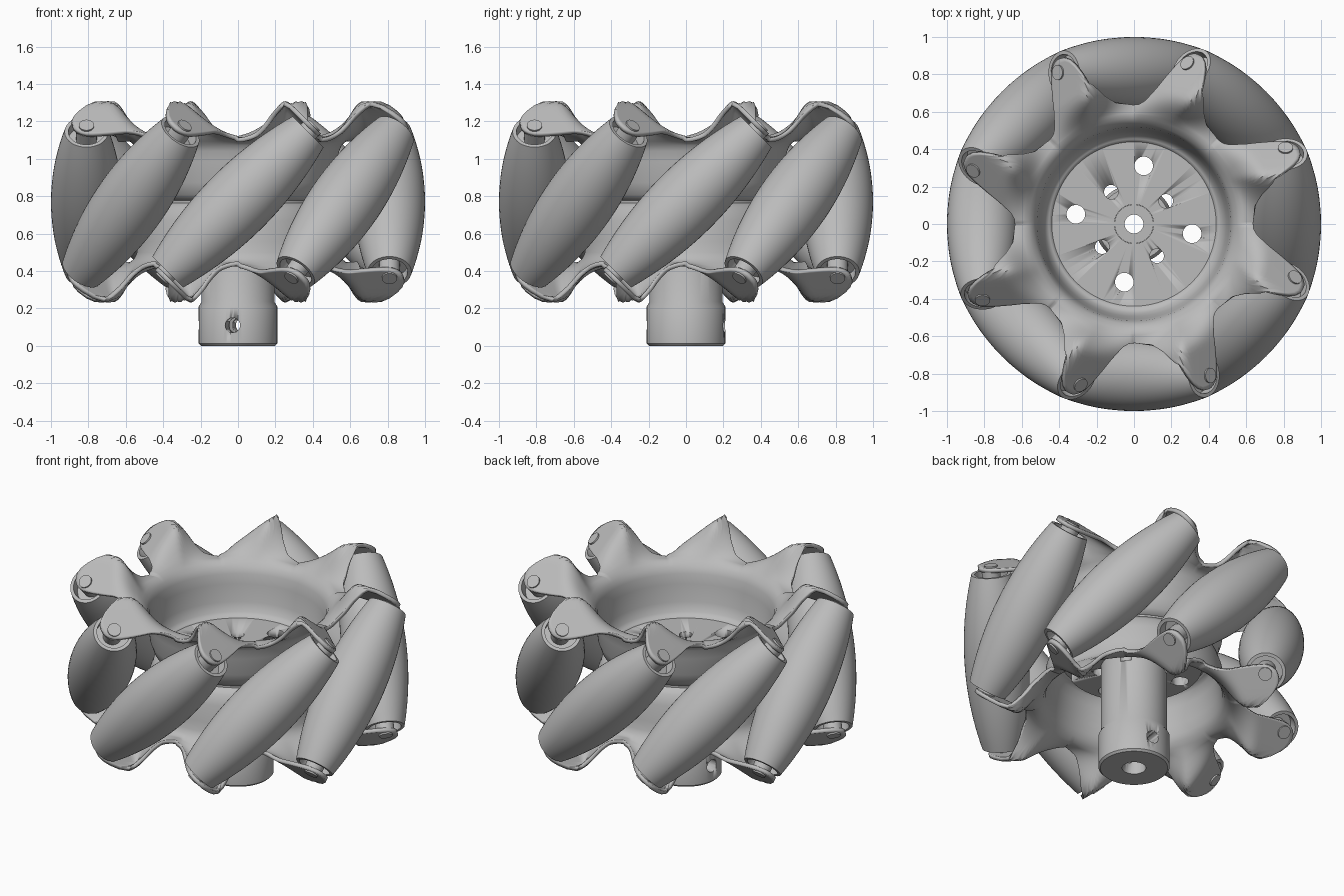
import bpy, bmesh, math
from math import sin, cos, radians, pi, hypot
from mathutils import Matrix, Vector

cube = bpy.data.objects.get("Cube")
if cube:
    bpy.data.objects.remove(cube, do_unlink=True)

MID = 0.77          # height of the wheel's middle plane
AXLE = 0.81         # distance of roller axes from the centre
COUNT = 8
TURN = -9.5         # rotation of the hole pattern, degrees

grey = bpy.data.materials.new("plain_grey")
grey.use_nodes = True
colour = (0.5, 0.5, 0.5, 1)
grey.diffuse_color = colour
grey.node_tree.nodes["Principled BSDF"].inputs["Base Color"].default_value = colour


def make(name, bm, matrix=None, angle=35):
    mesh = bpy.data.meshes.new(name)
    bmesh.ops.recalc_face_normals(bm, faces=bm.faces)
    bm.to_mesh(mesh)
    bm.free()
    ob = bpy.data.objects.new(name, mesh)
    bpy.context.collection.objects.link(ob)
    mesh.materials.append(grey)
    if matrix:
        ob.matrix_world = matrix
    bpy.ops.object.select_all(action='DESELECT')
    ob.select_set(True)
    bpy.context.view_layer.objects.active = ob
    bpy.ops.object.shade_smooth_by_angle(angle=radians(angle))
    return ob


def lathe(profile, steps=48):
    """Spin (radius, height) points around z."""
    bm = bmesh.new()
    vs = [bm.verts.new((r, 0, z)) for r, z in profile]
    es = [bm.edges.new(p) for p in zip(vs, vs[1:])]
    bmesh.ops.spin(bm, geom=vs + es, cent=(0, 0, 0), axis=(0, 0, 1),
                   angle=2 * pi, steps=steps, use_merge=False)
    bmesh.ops.remove_doubles(bm, verts=bm.verts, dist=1e-5)
    return bm


def add_cylinder(bm, radius, depth, matrix):
    bmesh.ops.create_cone(bm, cap_ends=True, segments=24, radius1=radius,
                          radius2=radius, depth=depth, matrix=matrix)


def drill(target, name, cutters):
    """Cut cylinders, given as (radius, depth, matrix), out of a part."""
    bm = bmesh.new()
    for c in cutters:
        add_cylinder(bm, *c)
    cutter = make(name, bm)
    cutter.hide_render = True
    cutter.hide_viewport = True
    mod = target.modifiers.new("holes", 'BOOLEAN')
    mod.object = cutter
    mod.solver = 'EXACT'


def ring_of(radius, depth, distance, z, start):
    return [(radius, depth, Matrix.Rotation(radians(start + 90 * k), 4, 'Z')
             @ Matrix.Translation((distance, 0, z))) for k in range(4)]


def lerp_table(table, x):
    for (x0, y0), (x1, y1) in zip(table, table[1:]):
        if x <= x1:
            return y0 + (y1 - y0) * (x - x0) / (x1 - x0)
    return table[-1][1]


def smooth(a, b, x):
    x = min(max((x - a) / (b - a), 0), 1)
    return x * x * (3 - 2 * x)


# Barrel rollers, tilted 45 degrees, with recessed ends, bushing and pin
HALF = 0.53
ends = [(0.0, 0.581), (0.04, 0.581), (0.04, 0.55), (0.055, 0.55),
        (0.055, 0.47), (0.097, 0.47), (0.097, HALF)]
barrel = []
for i in range(25):
    s = HALF * (1 - i / 12)
    barrel.append((0.19 - 0.073 * (s / HALF) ** 2, s))
roller_profile = ends + barrel + [(r, -z) for r, z in reversed(ends)]
for k in range(COUNT):
    place = (Matrix.Rotation(k * 2 * pi / COUNT, 4, 'Z')
             @ Matrix.Translation((AXLE, 0, MID))
             @ Matrix.Rotation(-pi / 4, 4, 'X'))
    make("roller_%d" % (k + 1), lathe(roller_profile), place)

# Pressed side plates: bowl wall, rim and eight folded tabs
OUTLINE = [(0, 0.635), (8.7, 0.655), (13.8, 0.71), (18.2, 0.80), (19.8, 0.90),
           (21.9, 0.962), (25, 0.968), (27.9, 0.93), (28.8, 0.905),
           (31.6, 0.82), (35, 0.73), (38.9, 0.665), (42, 0.64), (45, 0.635)]
BOWL = [(0.44, 0.0), (0.46, 0.004), (0.485, 0.03), (0.505, 0.09), (0.52, 0.2),
        (0.53, 0.26), (0.545, 0.295), (0.57, 0.317), (0.6, 0.32)]
STEPS, RINGS = 40, 16


def outline(a):
    return sum(lerp_table(OUTLINE, (a + d) % 45) for d in (-0.7, 0, 0.7)) / 3


def sheet_height(r, a):
    """Height above the mid plane at radius r, a degrees past a roller."""
    t = r * sin(radians(a))
    rise = 0.325 + 0.215 * (t / 0.25) ** 1.5
    tab = 0.792 - t
    folded = 0.5 * (rise + tab - hypot(rise - tab, 0.03))
    w = smooth(0.55, 0.74, r)
    return 0.335 * (1 - w) + folded * w


def side_plate(name, flip):
    bm = bmesh.new()
    columns = []
    for k in range(COUNT * STEPS):
        a = (k % STEPS) * 45 / STEPS
        full = 2 * pi * k / (COUNT * STEPS)
        points = [(r, 0.015 + h) for r, h in BOWL[:-1]]
        edge = outline(a)
        for i in range(RINGS + 1):
            r = 0.59 + (edge - 0.59) * i / RINGS
            points.append((r, sheet_height(r, a)))
        columns.append([bm.verts.new((r * cos(full), r * sin(full), z))
                        for r, z in points])
    for c, d in zip(columns, columns[1:] + columns[:1]):
        for i in range(len(c) - 1):
            bm.faces.new((c[i], c[i + 1], d[i + 1], d[i]))
    place = Matrix.Translation((0, 0, MID))
    if flip:
        place = place @ Matrix.Rotation(pi, 4, 'X')
    ob = make(name, bm, place, 50)
    mod = ob.modifiers.new("thickness", 'SOLIDIFY')
    mod.thickness = 0.024
    mod.offset = 0


side_plate("upper_side_plate", False)
side_plate("lower_side_plate", True)

# Shared floor of the two bowls
big = ring_of(0.05, 0.4, 0.315, MID, TURN)
small = ring_of(0.038, 0.26, 0.21, 0.75, TURN + 45)
floor = make("bowl_floor", lathe([(0.105, 0.743), (0.46, 0.743), (0.46, 0.797),
                                  (0.105, 0.797), (0.105, 0.743)], 64))
drill(floor, "floor_hole_cutter", big + small)

# Hub with collar, flange, bore and set-screw holes
hub = make("hub", lathe([(0.05, 0.798), (0.104, 0.798), (0.104, 0.742),
                         (0.4, 0.742), (0.4, 0.68), (0.195, 0.68),
                         (0.195, 0.235), (0.21, 0.21), (0.21, 0.012),
                         (0.198, 0), (0.07, 0), (0.07, 0.3), (0.05, 0.32),
                         (0.05, 0.798)], 64))
screws = [(0.04, 0.2, Matrix.Rotation(radians(ang), 4, 'Z')
           @ Matrix.Translation((0.16, 0, 0.11))
           @ Matrix.Rotation(pi / 2, 4, 'Y')) for ang in (82, 172, 262)]
notches = ring_of(0.06, 0.2, 0.4, 0.7, TURN + 45)
drill(hub, "hub_hole_cutter", big + small + notches + screws)
